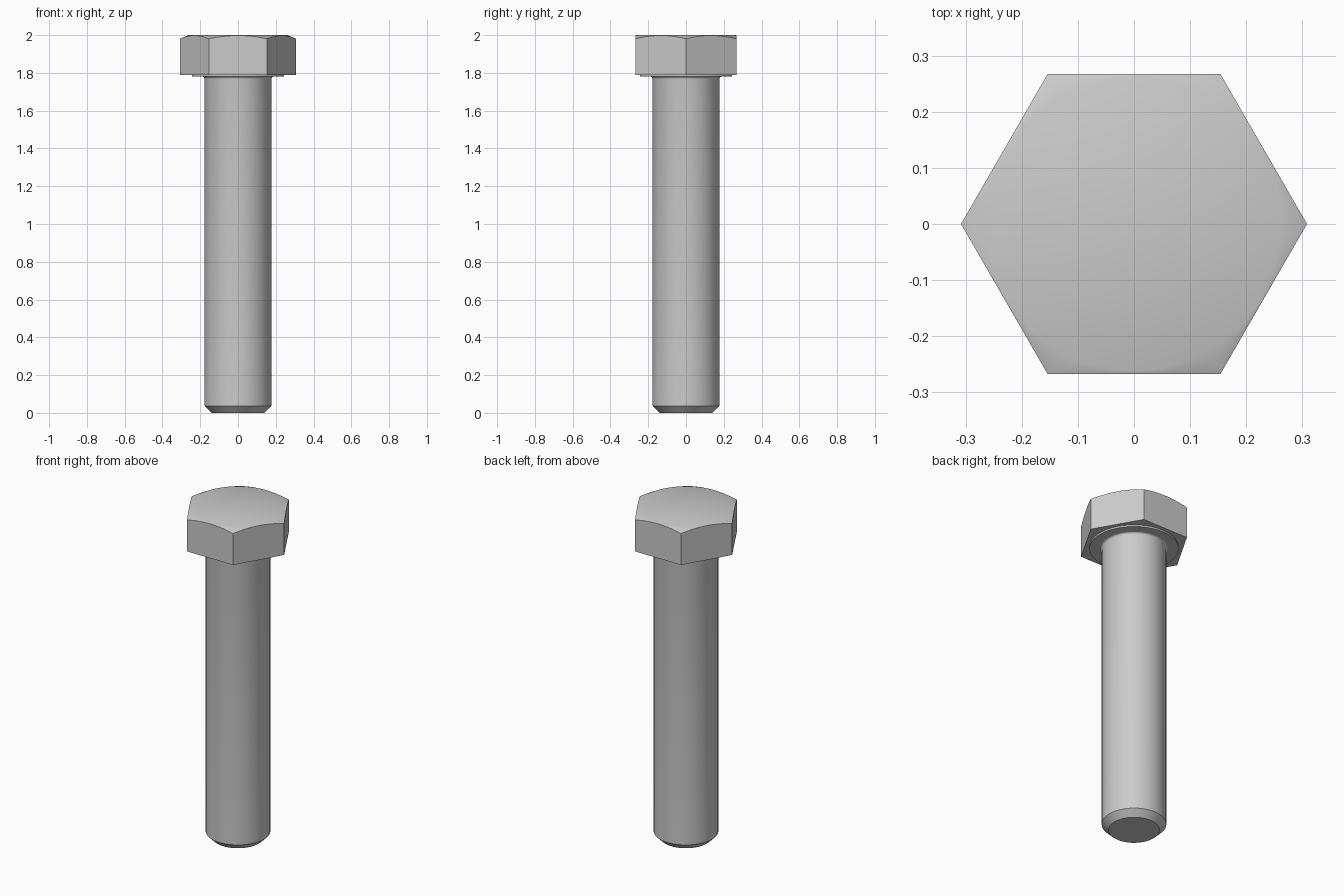
import bpy, bmesh, math

cube = bpy.data.objects.get("Cube")
if cube:
    bpy.data.objects.remove(cube)

SEGMENTS = 96
FLAT = 0.267          # centre to flat of the hexagon
CROWN = 0.262         # radius where the head chamfer starts
SLOPE = 0.42

steel = bpy.data.materials.new("grey steel")
GREY = (0.6, 0.6, 0.6, 1)
steel.use_nodes = True
steel.diffuse_color = GREY
steel.node_tree.nodes["Principled BSDF"].inputs["Base Color"].default_value = GREY


def hex_radius(angle):
    """Distance from the axis to the hexagon, with corners on the x axis."""
    return FLAT / math.cos(angle % (math.pi / 3) - math.pi / 6)


def stack_rings(name, rings):
    """Skin a closed solid through rings; each ring maps an angle to (radius, z)."""
    bm = bmesh.new()
    rows = []
    for ring in rings:
        row = []
        for i in range(SEGMENTS):
            a = math.tau * i / SEGMENTS
            r, z = ring(a)
            row.append(bm.verts.new((r * math.cos(a), r * math.sin(a), z)))
        rows.append(row)
    for low, high in zip(rows, rows[1:]):
        for i in range(SEGMENTS):
            j = (i + 1) % SEGMENTS
            bm.faces.new((low[i], low[j], high[j], high[i]))
    bm.faces.new(rows[0][::-1])
    bm.faces.new(rows[-1])
    mesh = bpy.data.meshes.new(name)
    bm.to_mesh(mesh)
    bm.free()
    mesh.materials.append(steel)
    obj = bpy.data.objects.new(name, mesh)
    bpy.context.collection.objects.link(obj)
    bpy.ops.object.select_all(action='DESELECT')
    obj.select_set(True)
    bpy.context.view_layer.objects.active = obj
    bpy.ops.object.shade_smooth_by_angle(angle=math.radians(30))
    return obj


def circle(r, z):
    return lambda a: (r, z)


# Hexagonal head: flat sides whose top edges curve where a cone trims the corners
def head_rim(a):
    r = hex_radius(a)
    return r, 2 - SLOPE * (r - CROWN)


stack_rings("hex_head", [
    lambda a: (hex_radius(a), 1.79),
    head_rim,
    circle(CROWN, 2.0),
])

# Thin round bearing face below the head
stack_rings("washer_face", [circle(0.244, 1.78), circle(0.244, 1.795)])

# Shank with a chamfered tip and a small fillet under the head
FILLET = 0.014
fillet = []
for k in range(5):
    t = k / 4 * math.pi / 2
    fillet.append(circle(0.177 + FILLET * (1 - math.cos(t)),
                         1.767 + FILLET * math.sin(t)))
stack_rings("shank", [circle(0.14, 0), circle(0.177, 0.037)] + fillet)
